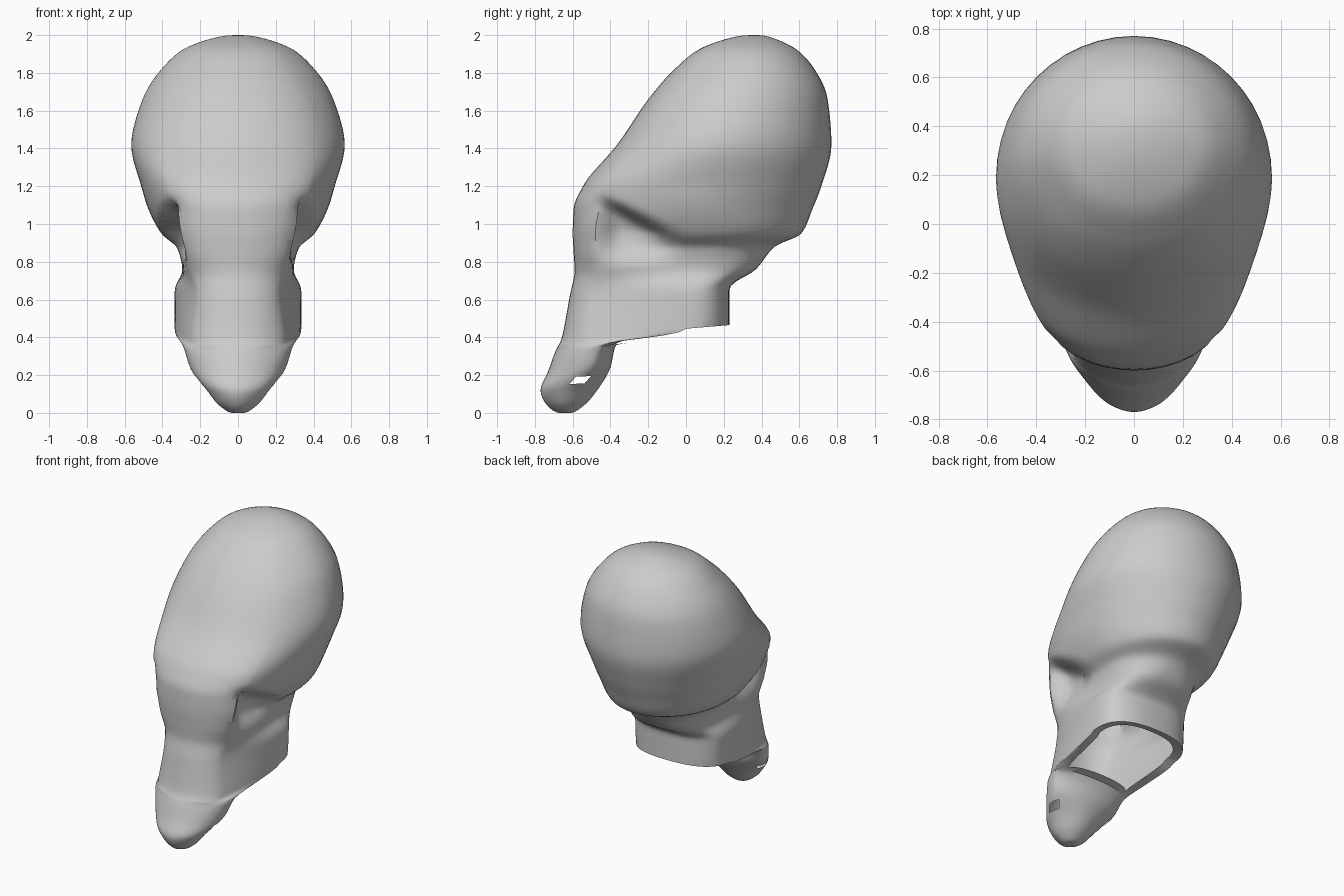
import bpy, bmesh, math

if "Cube" in bpy.data.objects:
    bpy.data.objects.remove(bpy.data.objects["Cube"])

# Key sections, crown to muzzle tip:
# front z, back z, front y, face-corner x, y, half width, y of widest, back y
KEYS = [
    (2.00, 2.00, .34, .015, .35, .02, .36, .38),
    (1.94, 1.94, .10, .18, .16, .26, .33, .56),
    (1.82, 1.82, -.06, .28, .04, .405, .31, .68),
    (1.66, 1.66, -.20, .36, -.07, .505, .27, .75),
    (1.42, 1.42, -.365, .41, -.21, .565, .19, .77),
    (1.21, 1.21, -.54, .375, -.41, .515, .12, .72),
    (1.08, 1.08, -.595, .335, -.46, .475, .08, .67),
    (.95, .95, -.60, .305, -.48, .405, .10, .61),
    (.85, .88, -.595, .28, -.48, .32, .10, .47),
    (.75, .76, -.59, .25, -.47, .295, .04, .37),
    (.62, .65, -.615, .21, -.53, .335, .03, .23),
    (.39, .465, -.66, .24, -.55, .335, .0, .23),
    (.33, .36, -.69, .22, -.60, .29, -.45, -.37),
    (.22, .24, -.73, .18, -.66, .25, -.52, -.40),
    (.12, .12, -.77, .12, -.72, .165, -.62, -.47),
    (.04, .04, -.735, .07, -.70, .10, -.64, -.54),
    (.00, .00, -.67, .02, -.655, .03, -.635, -.61),
]
SUB = 6                       # rings between key sections
NA, NB, NC = 6, 12, 12        # points: face, side, back
RIM, ROOT = 11, 12            # neck rim and muzzle root sections


def smooth(t):
    t = max(0.0, min(1.0, t))
    return t * t * (3 - 2 * t)


def hermite(a, b, ma, mb, t):
    return ((2*t**3 - 3*t**2 + 1) * a + (t**3 - 2*t**2 + t) * ma
            + (3*t**2 - 2*t**3) * b + (t**3 - t**2) * mb)


def slope(col, i):
    # overshoot-free tangent; flat z at both ends gives round caps
    last = len(KEYS) - 1
    if i in (0, last):
        a = min(i, last - 1)
        return 0.0 if col < 2 else KEYS[a+1][col] - KEYS[a][col]
    d0 = KEYS[i][col] - KEYS[i-1][col]
    d1 = KEYS[i+1][col] - KEYS[i][col]
    return 2 * d0 * d1 / (d0 + d1) if d0 * d1 > 1e-9 else 0.0


def section(u):
    i = min(int(u), len(KEYS) - 2)
    return [hermite(KEYS[i][c], KEYS[i+1][c], slope(c, i), slope(c, i+1), u - i)
            for c in range(8)]


def half_ring(u):
    zf, zb, yf, xc, yc, w, yw, yb = section(u)
    m = (w * .5, (yw - yf) * .5)
    pts = []
    for k in range(NA):
        t = k / NA
        pts.append((hermite(0, xc, xc * 1.2, m[0] * .9, t),
                    hermite(yf, yc, 0, min(m[1], (yc - yf) * 2), t)))
    for k in range(NB):
        t = k / NB
        pts.append((hermite(xc, w, m[0] * .9, 0, t),
                    hermite(yc, yw, m[1], (yw - yc) * 1.2, t)))
    # the back of the neck is squarer than the skull
    p = 1 - .2 * smooth(u - 8) * smooth(12.5 - u)
    for k in range(NC + 1):
        a = k / NC * math.pi / 2
        x = 0 if k == NC else w * math.cos(a) ** p
        pts.append((x, yw + (yb - yw) * math.sin(a) ** p))
    out = []
    for x, y in pts:
        z = zf + (zb - zf) * (y - yf) / (yb - yf)
        # eye socket under a slanting brow
        d = 1.16 - .53 * (y + .42) - z
        dent = (smooth(d / .09) * smooth((z - .76) / .22)
                * smooth((y + .50) / .17) * smooth((.02 - y) / .24))
        if x > .1:
            x -= .13 * dent
        out.append((x, y, z))
    return out


# Head: one lofted skin
bm = bmesh.new()
rings = []
for r in range((len(KEYS) - 1) * SUB + 1):
    h = half_ring(r / SUB)
    loop = h + [(-x, y, z) for x, y, z in reversed(h[1:-1])]
    rings.append([bm.verts.new(c) for c in loop])
n = len(rings[0])
side = NA + NB
for r in range(len(rings) - 1):
    for j in range(n):
        k = (j + 1) % n
        # open underside of the neck
        if RIM * SUB <= r < ROOT * SUB and side <= j < n - side:
            continue
        # mouth corner openings
        if 13 * SUB + 2 <= r < 13 * SUB + 4 and side - 2 <= min(j, n - 1 - j) < side + 3:
            continue
        bm.faces.new((rings[r][j], rings[r][k], rings[r+1][k], rings[r+1][j]))
bm.faces.new(rings[0])
bm.faces.new(rings[-1])
# Inner lip around the neck opening
a, b = RIM * SUB, ROOT * SUB
edge = (rings[a][side:n - side + 1]
        + [rings[r][n - side] for r in range(a + 1, b)]
        + rings[b][side:n - side + 1][::-1]
        + [rings[r][side] for r in range(b - 1, a, -1)])
inner = [bm.verts.new((v.co.x * .82, -.06 + (v.co.y + .06) * .82, v.co.z + .01))
         for v in edge]
for i in range(len(edge)):
    bm.faces.new((edge[i-1], edge[i], inner[i], inner[i-1]))
loose = [v for v in bm.verts if not v.link_faces]
bmesh.ops.delete(bm, geom=loose, context='VERTS')
bmesh.ops.recalc_face_normals(bm, faces=bm.faces)
mesh = bpy.data.meshes.new("head")
bm.to_mesh(mesh)
bm.free()
head = bpy.data.objects.new("head", mesh)
bpy.context.collection.objects.link(head)
bpy.context.view_layer.objects.active = head
head.select_set(True)
bpy.ops.object.shade_smooth_by_angle(angle=math.radians(45))
